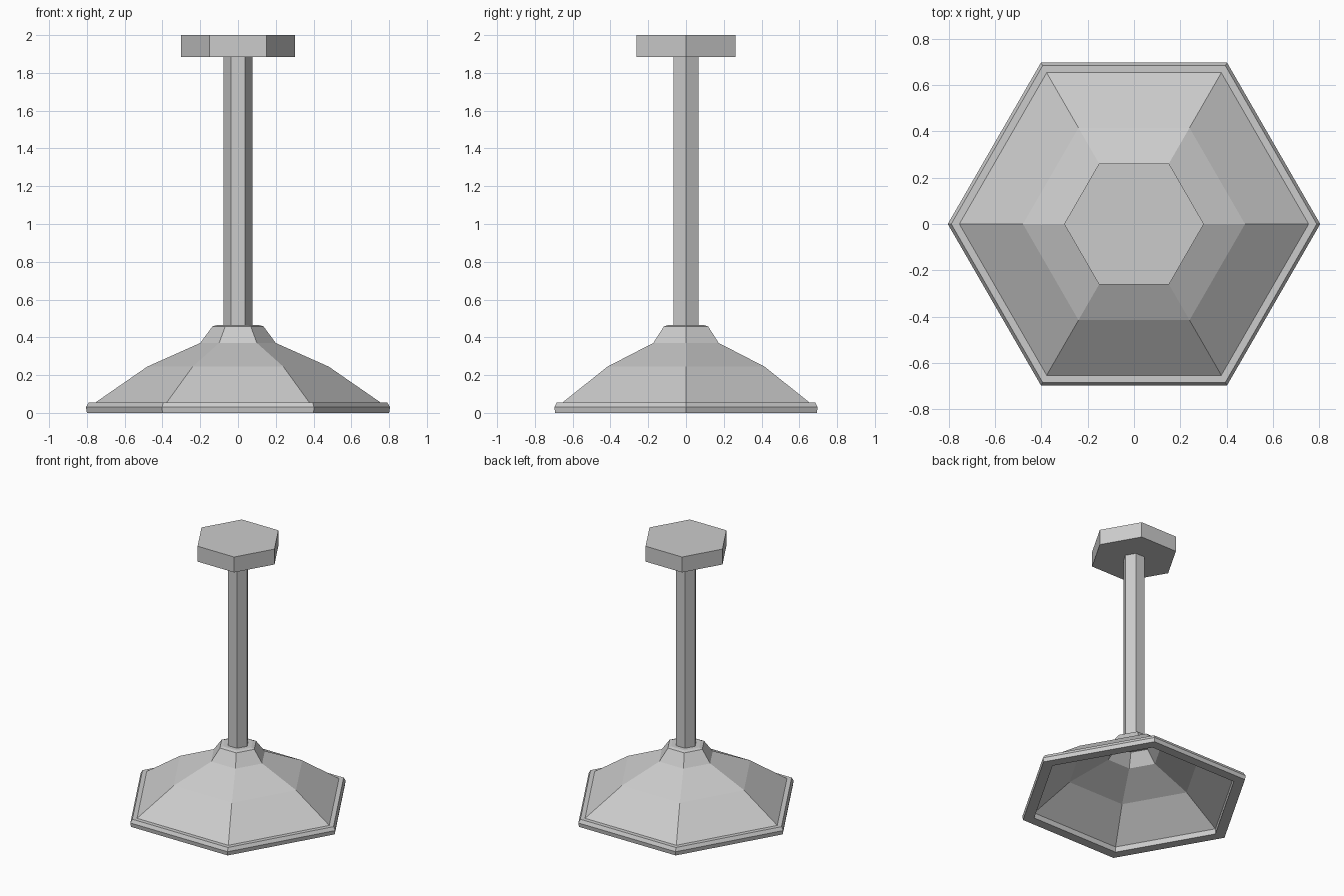
import bpy, bmesh
from math import cos, sin, pi

if "Cube" in bpy.data.objects:
    bpy.data.objects.remove(bpy.data.objects["Cube"])

SIDES = 6


def hex_lathe(name, profile, closed=False):
    """Sweep (radius, z) points around z in six flat steps; open ends are capped."""
    bm = bmesh.new()
    rings = [[bm.verts.new((r * cos(2 * pi * i / SIDES), r * sin(2 * pi * i / SIDES), z))
              for i in range(SIDES)] for r, z in profile]
    pairs = list(zip(rings, rings[1:]))
    if closed:
        pairs.append((rings[-1], rings[0]))
    else:
        bm.faces.new(rings[0])
        bm.faces.new(rings[-1])
    for a, b in pairs:
        for i in range(SIDES):
            j = (i + 1) % SIDES
            bm.faces.new((a[i], a[j], b[j], b[i]))
    bmesh.ops.recalc_face_normals(bm, faces=bm.faces)
    mesh = bpy.data.meshes.new(name)
    bm.to_mesh(mesh)
    bm.free()
    obj = bpy.data.objects.new(name, mesh)
    bpy.context.collection.objects.link(obj)
    return obj


# Hollow shade with rim: inner surface upward from the lip, across the cap, and back down outside
hex_lathe("lamp_shade", [
    (0.12, 0.44), (0.185, 0.35), (0.465, 0.23), (0.72, 0.04), (0.72, 0.0),
    (0.80, 0.0), (0.805, 0.03), (0.79, 0.055), (0.755, 0.055),
    (0.48, 0.245), (0.20, 0.37), (0.135, 0.458), (0.11, 0.465)])

# Hanging rod
hex_lathe("rod", [(0.076, 0.45), (0.076, 1.89)])

# Ceiling mount
hex_lathe("ceiling_mount", [(0.302, 1.885), (0.302, 2.0)])
